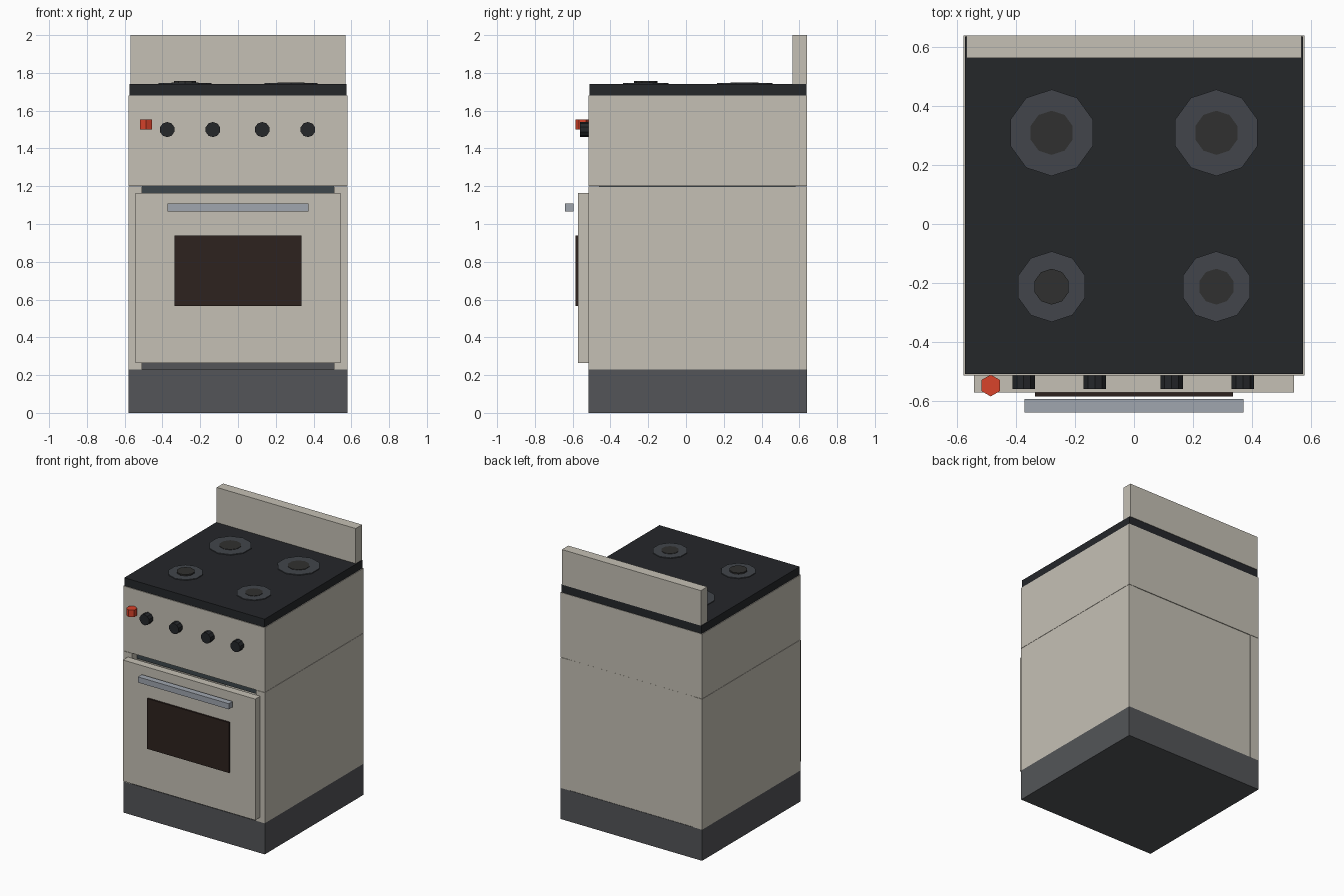
import bpy
from math import radians

if "Cube" in bpy.data.objects:
    bpy.data.objects.remove(bpy.data.objects["Cube"])


def material(name, r, g, b):
    m = bpy.data.materials.new(name)
    m.diffuse_color = (r, g, b, 1)
    m.use_nodes = True
    m.node_tree.nodes["Principled BSDF"].inputs["Base Color"].default_value = m.diffuse_color
    return m


CREAM = material("cream_enamel", 0.56, 0.53, 0.46)
BASE = material("dark_grey", 0.087, 0.091, 0.098)
BLACK = material("black_glass", 0.018, 0.020, 0.023)
LINER = material("liner_grey", 0.048, 0.062, 0.07)
RING = material("burner_grey", 0.054, 0.06, 0.07)
CAP = material("cap_grey", 0.03, 0.03, 0.029)
STEEL = material("steel", 0.35, 0.38, 0.43)
WINDOW = material("window_brown", 0.027, 0.016, 0.013)
RED = material("red", 0.69, 0.056, 0.024)


def box(name, x, y, z, mat):
    """Box from (min, max) ranges."""
    ranges = (x, y, z)
    bpy.ops.mesh.primitive_cube_add(size=1, location=[(a + b) / 2 for a, b in ranges])
    o = bpy.context.object
    o.name = name
    o.scale = [b - a for a, b in ranges]
    bpy.ops.object.transform_apply(location=False, rotation=False, scale=True)
    o.data.materials.append(mat)
    return o


def disc(name, sides, radius, depth, loc, mat, rot=(0, 0, 0)):
    bpy.ops.mesh.primitive_cylinder_add(vertices=sides, radius=radius, depth=depth,
                                        location=loc, rotation=rot)
    o = bpy.context.object
    o.name = name
    o.data.materials.append(mat)
    return o


FRONT, BACK = -0.515, 0.64

# Carcass: plinth, side walls, back wall, control section
box("plinth", (-0.58, 0.58), (FRONT, BACK), (0, 0.23), BASE)
for side, s in (("left", -1), ("right", 1)):
    box(side + "_wall", sorted((s * 0.508, s * 0.58)), (FRONT, BACK), (0.23, 1.198), CREAM)
box("back_wall", (-0.508, 0.508), (0.58, 0.637), (0.23, 1.198), CREAM)
box("control_section", (-0.58, 0.58), (FRONT, BACK), (1.2, 1.68), CREAM)

# Oven liner, set back from the front edge
box("oven_floor", (-0.508, 0.508), (-0.46, 0.58), (0.23, 0.29), BASE)
box("oven_ceiling", (-0.508, 0.508), (-0.46, 0.58), (1.14, 1.2), LINER)

# Door with window and handle
box("oven_door", (-0.543, 0.543), (-0.573, FRONT), (0.265, 1.163), CREAM)
box("door_window", (-0.336, 0.336), (-0.586, -0.573), (0.565, 0.938), WINDOW)
box("door_handle", (-0.373, 0.373), (-0.64, -0.595), (1.067, 1.109), STEEL)

# Hob and splashback
box("hob", (-0.575, 0.575), (-0.51, 0.637), (1.68, 1.74), BLACK)
box("splashback", (-0.57, 0.57), (0.565, BACK), (1.74, 2.0), CREAM)

# Burners: centre, ring radius, cap radius, cap top
for name, x, y, r, rc, top in (
        ("back_left", -0.28, 0.31, 0.147, 0.075, 1.749),
        ("back_right", 0.28, 0.31, 0.147, 0.075, 1.749),
        ("front_left", -0.28, -0.213, 0.12, 0.061, 1.756),
        ("front_right", 0.28, -0.213, 0.12, 0.061, 1.749)):
    disc(name + "_burner_ring", 10, r, 0.016, (x, y, 1.738), RING)
    disc(name + "_burner_cap", 10, rc, top - 1.735, (x, y, (top + 1.735) / 2), CAP)

# Control knobs on the front
for i, x in enumerate((-0.375, -0.133, 0.128, 0.37)):
    disc(f"knob_{i + 1}", 10, 0.04, 0.05, (x, -0.536, 1.5), BLACK, (radians(90), 0, 0))

# Upright hexagonal red button
disc("red_button", 6, 0.037, 0.052, (-0.487, -0.549, 1.527), RED)
